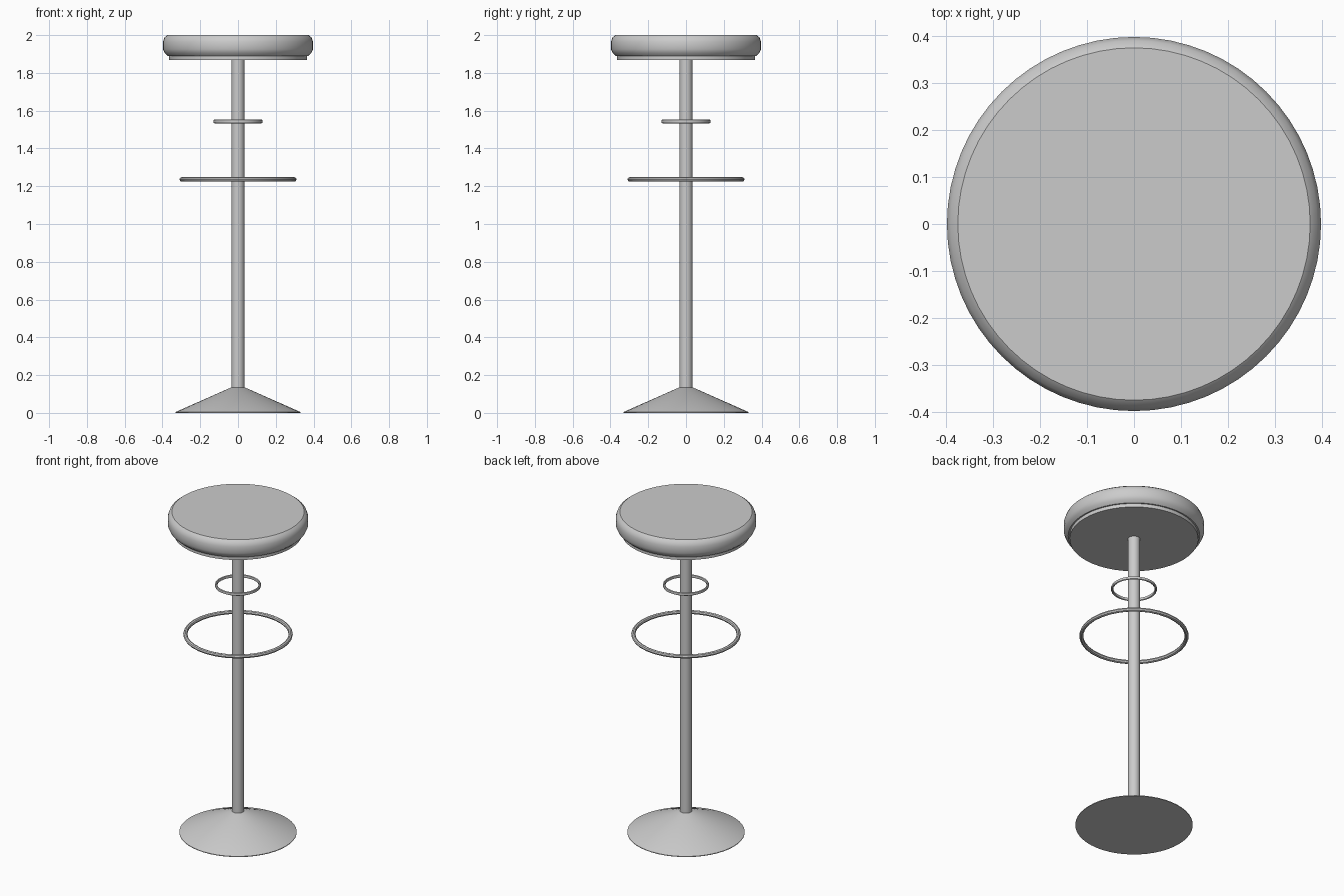
import bpy, bmesh, math

if "Cube" in bpy.data.objects:
    bpy.data.objects.remove(bpy.data.objects["Cube"])


def lathe(name, profile, segments, closed=False):
    """Revolve (radius, z) points around z; open profiles get capped ends."""
    bm = bmesh.new()
    rings = []
    for r, z in profile:
        rings.append([bm.verts.new((r * math.cos(2 * math.pi * i / segments),
                                    r * math.sin(2 * math.pi * i / segments), z))
                      for i in range(segments)])
    pairs = list(zip(rings, rings[1:]))
    if closed:
        pairs.append((rings[-1], rings[0]))
    else:
        bm.faces.new(rings[0])
        bm.faces.new(rings[-1])
    for a, b in pairs:
        for i in range(segments):
            j = (i + 1) % segments
            bm.faces.new((a[i], a[j], b[j], b[i]))
    bmesh.ops.recalc_face_normals(bm, faces=bm.faces)
    mesh = bpy.data.meshes.new(name)
    bm.to_mesh(mesh)
    bm.free()
    obj = bpy.data.objects.new(name, mesh)
    bpy.context.collection.objects.link(obj)
    bpy.ops.object.select_all(action='DESELECT')
    obj.select_set(True)
    bpy.context.view_layer.objects.active = obj
    bpy.ops.object.shade_smooth_by_angle(angle=math.radians(35))
    return obj


def ring(name, outer, z, half_width, half_height, segments, sides=8):
    """Closed hoop with a rounded cross-section."""
    section = []
    for k in range(sides):
        a = 2 * math.pi * k / sides
        section.append((outer - half_width + half_width * math.cos(a),
                        z + half_height * math.sin(a)))
    return lathe(name, section, segments, closed=True)


# Flared foot and central column
lathe("base", [(0.332, 0.0), (0.332, 0.004), (0.036, 0.135)], 48)
lathe("pole", [(0.034, 0.13), (0.034, 1.875)], 32)

# Foot rest hoops
ring("foot_ring", 0.31, 1.236, 0.012, 0.012, 32)
ring("upper_ring", 0.131, 1.543, 0.007, 0.01, 32)

# Seat plate and padded cushion
lathe("seat_plate", [(0.364, 1.868), (0.364, 1.895)], 48)
lathe("cushion", [(0.372, 1.89), (0.388, 1.905), (0.397, 1.925),
                  (0.397, 1.965), (0.389, 1.988), (0.374, 2.0)], 64)
